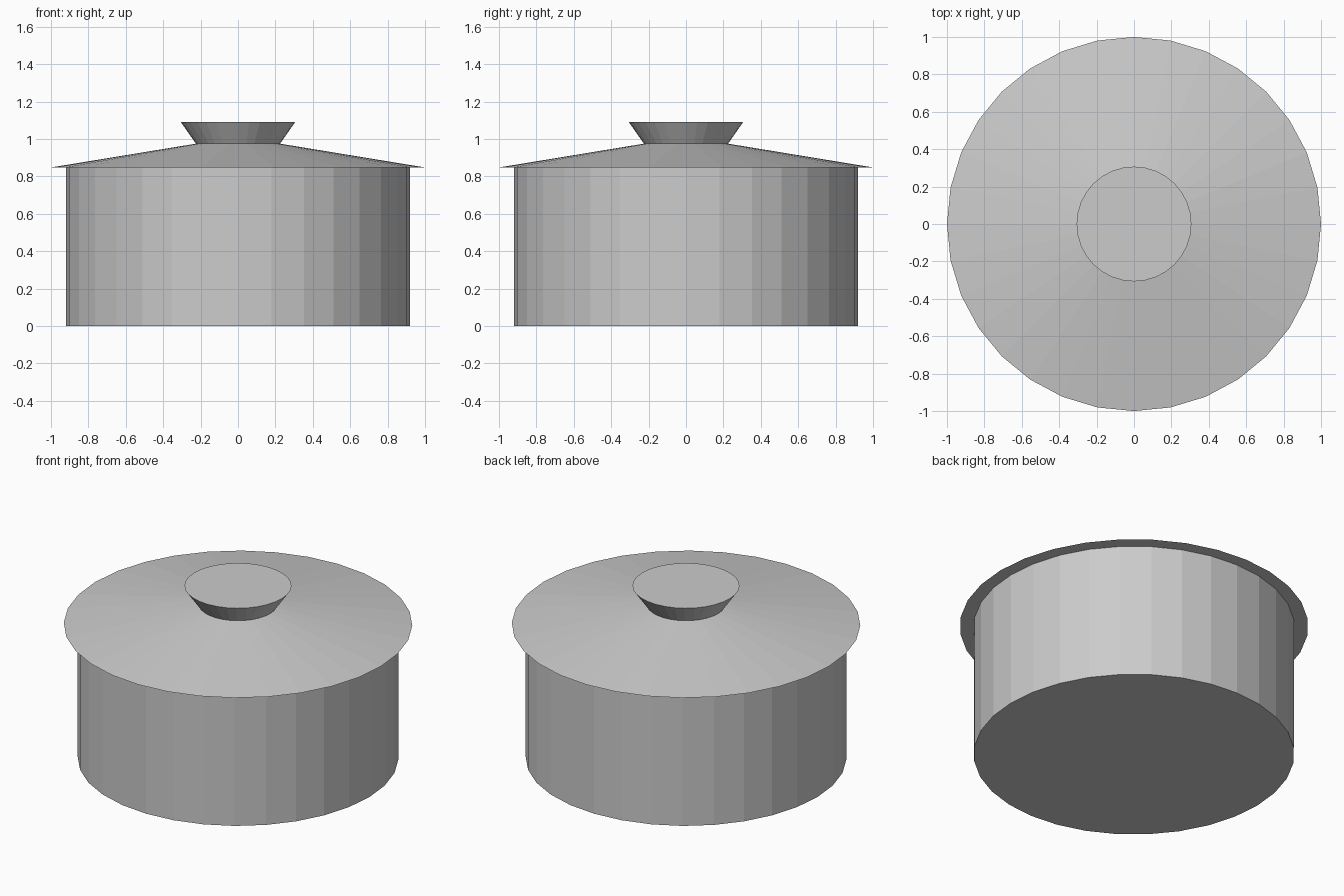
import bpy

if "Cube" in bpy.data.objects:
    bpy.data.objects.remove(bpy.data.objects["Cube"])

SIDES = 32


def frustum(name, r_bottom, r_top, z_bottom, z_top):
    """Closed, flat-shaded round section between two heights."""
    bpy.ops.mesh.primitive_cone_add(
        vertices=SIDES, radius1=r_bottom, radius2=r_top,
        depth=z_top - z_bottom, location=(0, 0, (z_bottom + z_top) / 2))
    obj = bpy.context.object
    obj.name = name
    obj.data.name = name
    return obj


# Straight-walled pot
frustum("pot_body", 0.92, 0.92, 0.0, 0.848)

# Shallow conical lid overhanging the wall
frustum("lid", 1.0, 0.225, 0.848, 0.975)

# Flared grip on top of the lid
frustum("lid_knob", 0.225, 0.307, 0.975, 1.092)
